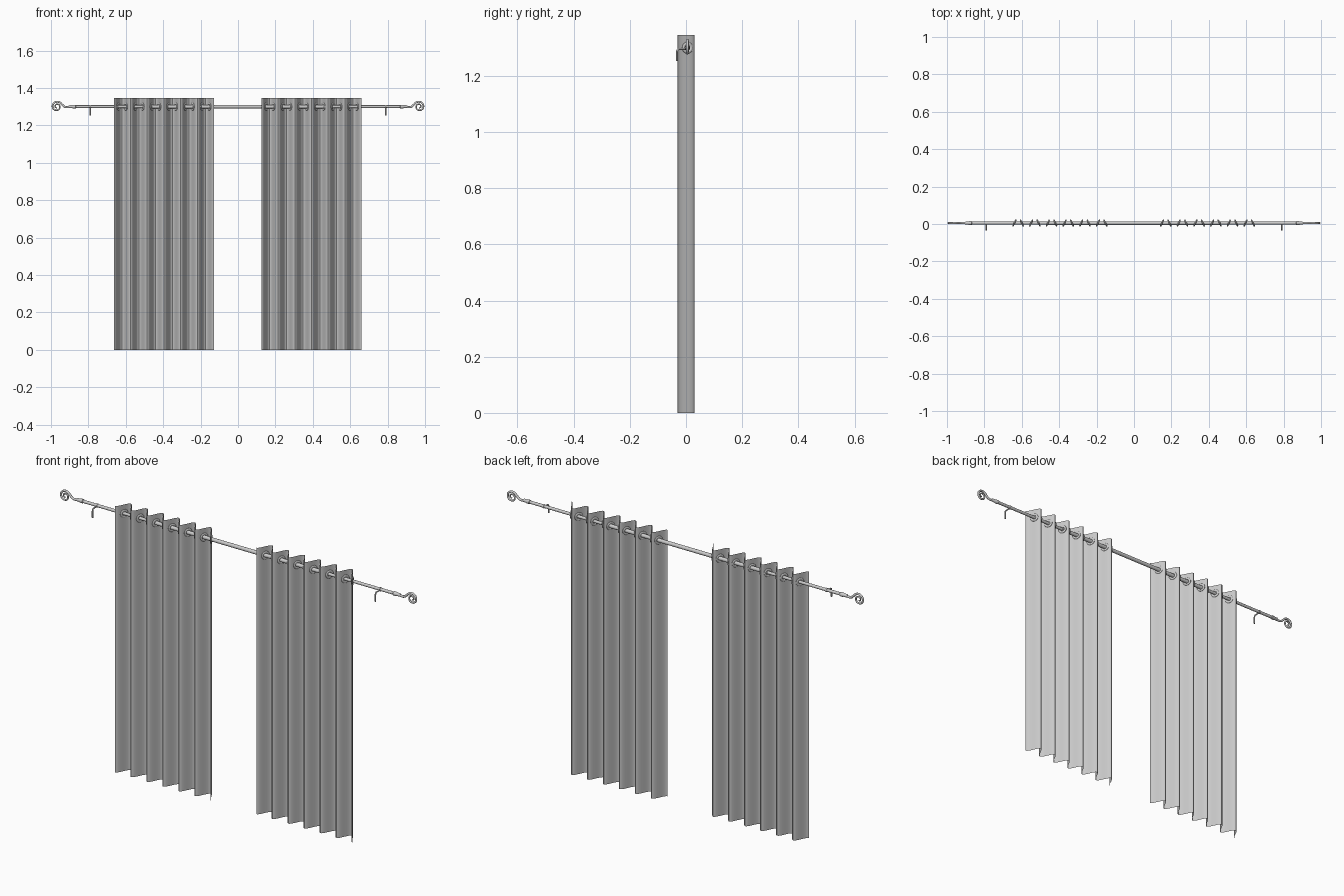
import bpy, bmesh, math
from mathutils import Vector

if "Cube" in bpy.data.objects:
    bpy.data.objects.remove(bpy.data.objects["Cube"])

ROD_Y, ROD_Z = 0.005, 1.30
PERIOD, FOLDS, AMP, HEIGHT = 0.0893, 6, 0.031, 1.345


def material(name, v):
    m = bpy.data.materials.new(name)
    m.diffuse_color = (v, v, v, 1)
    m.use_nodes = True
    m.node_tree.nodes["Principled BSDF"].inputs["Base Color"].default_value = m.diffuse_color
    return m


fabric = material("grey fabric", 0.58)
metal = material("grey metal", 0.60)


def add_mesh(name, bm, mat):
    me = bpy.data.meshes.new(name)
    bm.to_mesh(me)
    bm.free()
    for p in me.polygons:
        p.use_smooth = True
    ob = bpy.data.objects.new(name, me)
    ob.data.materials.append(mat)
    bpy.context.collection.objects.link(ob)
    bpy.context.view_layer.objects.active = ob
    ob.select_set(True)
    bpy.ops.object.shade_smooth_by_angle(angle=math.radians(40))
    ob.select_set(False)
    return ob


def lathe(name, profile, origin, axis, mat, closed=False, n=24):
    """Spin (distance along axis, radius) pairs around the axis."""
    bm = bmesh.new()
    rot = Vector((1, 0, 0)).rotation_difference(Vector(axis))
    rings = []
    for k in range(n):
        a = 2 * math.pi * k / n
        rings.append([bm.verts.new(Vector(origin) + rot @ Vector(
            (d, r * math.cos(a), r * math.sin(a)))) for d, r in profile])
    m = len(profile)
    for k in range(n):
        p, q = rings[k], rings[(k + 1) % n]
        for i in range(m if closed else m - 1):
            j = (i + 1) % m
            bm.faces.new((p[i], p[j], q[j], q[i]))
    if not closed:
        bm.faces.new([r[0] for r in rings])
        bm.faces.new([r[-1] for r in rings])
    bmesh.ops.recalc_face_normals(bm, faces=bm.faces)
    return add_mesh(name, bm, mat)


def wire(name, points, radii, mat, bevel, kind='POLY'):
    """Round wire following a path."""
    cu = bpy.data.curves.new(name, 'CURVE')
    cu.dimensions = '3D'
    cu.bevel_depth = bevel
    cu.bevel_resolution = 3
    cu.use_fill_caps = True
    sp = cu.splines.new(kind)
    sp.points.add(len(points) - 1)
    for pt, co, r in zip(sp.points, points, radii):
        pt.co = (*co, 1)
        pt.radius = r
    sp.use_smooth = True
    ob = bpy.data.objects.new(name, cu)
    cu.materials.append(mat)
    bpy.context.collection.objects.link(ob)
    return ob


def curtain(name, x0):
    # wavy single sheet of cloth
    bm = bmesh.new()
    steps = 16 * FOLDS
    prev = None
    for i in range(steps + 1):
        t = i / 16
        x, y = x0 + PERIOD * t, -AMP * math.cos(2 * math.pi * t)
        cur = (bm.verts.new((x, y, 0)), bm.verts.new((x, y, HEIGHT)))
        if prev:
            bm.faces.new((prev[0], cur[0], cur[1], prev[1]))
        prev = cur
    ob = add_mesh(name, bm, fabric)
    # eyelets where the cloth crosses the rod
    cross = math.acos(-ROD_Y / AMP) / (2 * math.pi)
    ring = [(0.004 * math.cos(2 * math.pi * k / 10),
             0.0155 + 0.0055 * math.sin(2 * math.pi * k / 10)) for k in range(10)]
    for f in range(FOLDS):
        for s in (-1, 1):
            t = f + (cross if s < 0 else 1 - cross)
            slope = AMP * 2 * math.pi / PERIOD * math.sin(2 * math.pi * t)
            lathe(name + "_eyelet", ring, (x0 + PERIOD * t, ROD_Y, ROD_Z),
                  Vector((slope, -1, 0)).normalized(), metal, closed=True, n=20)


curtain("left_curtain", -0.664)
curtain("right_curtain", 0.125)

# telescopic rod with thicker middle tube
half = [(0.0, 0.0095), (0.46, 0.0095), (0.462, 0.0075), (0.87, 0.0075)]
lathe("curtain_rod", [(-d, r) for d, r in half[:0:-1]] + half[1:],
      (0, ROD_Y, ROD_Z), (1, 0, 0), metal)

for s, side in ((-1, "left"), (1, "right")):
    # collar at the rod end
    lathe(side + "_collar", [(0.865, 0.007), (0.868, 0.010), (0.882, 0.010), (0.886, 0.008),
                             (0.90, 0.008), (0.905, 0.0055)],
          (0, ROD_Y, ROD_Z), (s, 0, 0), metal)

    # scroll finial: dipping neck, then an inward spiral
    pts = [(0.895, 1.299), (0.908, 1.2975), (0.920, 1.2975), (0.930, 1.301), (0.937, 1.308)]
    for i in range(45):
        u = i / 44
        a = math.radians(150 - 600 * u)
        r = 0.0285 - 0.0225 * u
        pts.append((0.9685 + r * math.cos(a), 1.30 + r * math.sin(a)))
    n = len(pts)
    wire(side + "_scroll", [(s * x, ROD_Y, z) for x, z in pts],
         [1.25 - 0.65 * i / n for i in range(n)], metal, 0.0048)

    # hooked bracket under the rod with a ring around it
    bx = s * 0.79
    path = [(bx, 0.012, ROD_Z - 0.004), (bx, -0.026, ROD_Z - 0.004),
            (bx, -0.031, ROD_Z - 0.008), (bx, -0.032, ROD_Z - 0.014), (bx, -0.032, 1.252)]
    wire(side + "_bracket", path, [1] * 5, metal, 0.0035)
    lathe(side + "_bracket_ring", [(-0.004, 0.0095), (0.004, 0.0095)],
          (bx, ROD_Y, ROD_Z), (1, 0, 0), metal)
